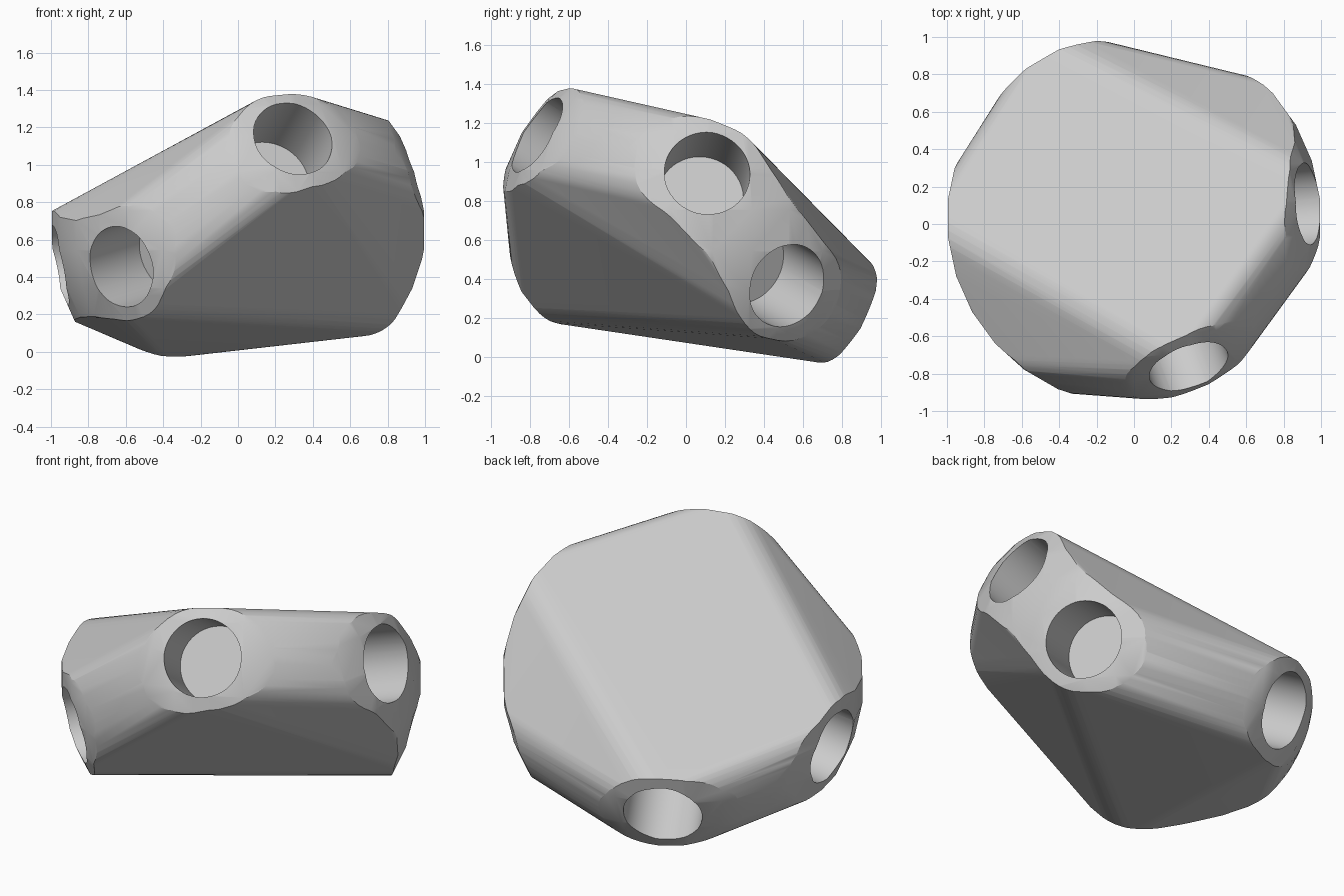
import bpy, bmesh
from mathutils import Vector, Matrix

cube = bpy.data.objects.get("Cube")
if cube:
    bpy.data.objects.remove(cube, do_unlink=True)

CENTRE = Vector((0, 0.03, 0.65))
REACH, TUBE_R, BORE_R, BORE_START = 1.0, 0.28, 0.22, 0.56

# Six socket directions around the hub
SOCKETS = [Vector(d).normalized() for d in (
    (0.30, -0.81, 0.50),
    (0.95, 0.08, 0.30),
    (0.82, 0.50, -0.29),
    (-0.42, 0.80, -0.43),
    (-0.97, -0.08, -0.19),
    (-0.64, -0.74, -0.20),
)]

grey = bpy.data.materials.new("light_grey")
grey.use_nodes = True
colour = (0.6, 0.6, 0.6, 1)
grey.diffuse_color = colour
grey.node_tree.nodes["Principled BSDF"].inputs["Base Color"].default_value = colour


def make_object(name, bm):
    bmesh.ops.recalc_face_normals(bm, faces=bm.faces)
    mesh = bpy.data.meshes.new(name)
    bm.to_mesh(mesh)
    bm.free()
    mesh.materials.append(grey)
    obj = bpy.data.objects.new(name, mesh)
    bpy.context.collection.objects.link(obj)
    return obj


def add_tube(bm, axis, radius, start, end, sides):
    turn = axis.to_track_quat('Z', 'Y').to_matrix().to_4x4()
    place = Matrix.Translation(CENTRE + axis * (start + end) / 2) @ turn
    bmesh.ops.create_cone(bm, cap_ends=True, segments=sides, radius1=radius,
                          radius2=radius, depth=end - start, matrix=place)


# Hub body: a hull wrapped round six tubes
bm = bmesh.new()
for axis in SOCKETS:
    add_tube(bm, axis, TUBE_R, 0, REACH, 40)
points = [v.co.copy() for v in bm.verts]
bm.free()
bm = bmesh.new()
for p in points:
    bm.verts.new(p)
hull = bmesh.ops.convex_hull(bm, input=bm.verts)
loose = {g for g in hull["geom_interior"] + hull["geom_unused"]
         if isinstance(g, bmesh.types.BMVert)}
bmesh.ops.delete(bm, geom=list(loose), context='VERTS')
bmesh.ops.dissolve_limit(bm, angle_limit=0.005, verts=bm.verts, edges=bm.edges)
hub = make_object("hub_body", bm)

# Sphere that rounds the socket rims
bm = bmesh.new()
bmesh.ops.create_uvsphere(bm, u_segments=30, v_segments=15, radius=1.005,
                          matrix=Matrix.Translation(CENTRE))
cutters = [(make_object("rounding_sphere", bm), 'INTERSECT')]

# Blind bores
for i, axis in enumerate(SOCKETS):
    bm = bmesh.new()
    add_tube(bm, axis, BORE_R, BORE_START, 1.3, 48)
    cutters.append((make_object(f"bore_cutter_{i + 1}", bm), 'DIFFERENCE'))

bpy.context.view_layer.objects.active = hub
for cutter, operation in cutters:
    mod = hub.modifiers.new(cutter.name, 'BOOLEAN')
    mod.operation = operation
    mod.solver = 'EXACT'
    mod.object = cutter
    bpy.ops.object.modifier_apply(modifier=mod.name)
for cutter, _ in cutters:
    bpy.data.objects.remove(cutter, do_unlink=True)

# Smooth shading with crisp edges
bpy.ops.object.select_all(action='DESELECT')
hub.select_set(True)
bpy.ops.object.shade_smooth_by_angle(angle=0.4)
